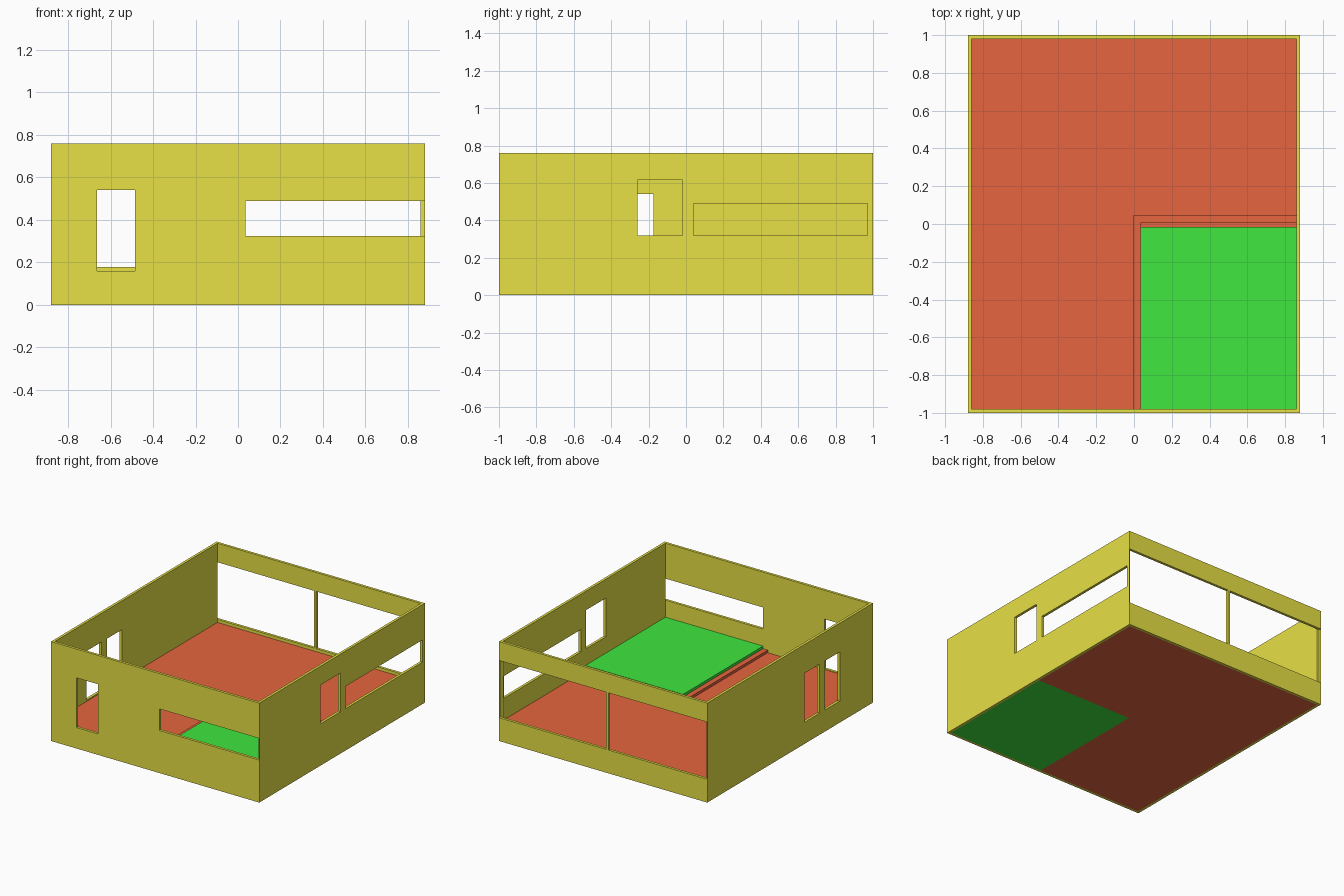
import bpy, bmesh

if "Cube" in bpy.data.objects:
    bpy.data.objects.remove(bpy.data.objects["Cube"])

X, Y, H, T = 0.88, 1.0, 0.76, 0.02      # outer half sizes, wall height, thickness
XI, YI = X - T, Y - T                   # inner faces of the walls
SKIN = 0.0005                           # corner openings stop just inside the outer face


def material(name, rgb):
    m = bpy.data.materials.new(name)
    m.diffuse_color = (*rgb, 1)
    m.use_nodes = True
    m.node_tree.nodes["Principled BSDF"].inputs["Base Color"].default_value = m.diffuse_color
    return m


def prism(name, outline, z0, z1, mat=None):
    """Extrude a counter-clockwise xy outline from z0 to z1."""
    bm = bmesh.new()
    face = bm.faces.new([bm.verts.new((x, y, z0)) for x, y in outline])
    new = bmesh.ops.extrude_face_region(bm, geom=[face])["geom"]
    for v in new:
        if isinstance(v, bmesh.types.BMVert):
            v.co.z = z1
    bmesh.ops.recalc_face_normals(bm, faces=bm.faces)
    me = bpy.data.meshes.new(name)
    bm.to_mesh(me)
    bm.free()
    ob = bpy.data.objects.new(name, me)
    bpy.context.collection.objects.link(ob)
    if mat:
        me.materials.append(mat)
    return ob


def box(name, x0, x1, y0, y1, z0, z1, mat=None):
    return prism(name, [(x0, y0), (x1, y0), (x1, y1), (x0, y1)], z0, z1, mat)


def cut(target, *bounds):
    cutter = box("cutter", *bounds)
    cutter.hide_render = True
    mod = target.modifiers.new("cut", "BOOLEAN")
    mod.operation, mod.solver, mod.object = "DIFFERENCE", "EXACT", cutter
    bpy.context.view_layer.objects.active = target
    bpy.ops.object.modifier_apply(modifier=mod.name)
    bpy.data.objects.remove(cutter)


yellow = material("wall_yellow", (0.80, 0.75, 0.06))
red = material("floor_red", (0.80, 0.13, 0.05))
green = material("floor_green", (0.05, 0.80, 0.05))

# Outer walls: a hollow open box
walls = box("walls", -X, X, -Y, Y, 0, H, yellow)
cut(walls, -XI, XI, -YI, YI, -0.1, H + 0.1)

# Front: tall window and a long strip running into the corner
cut(walls, -0.665, -0.485, -1.1, -0.9, 0.16, 0.54)
cut(walls, 0.035, X - SKIN, -1.1, -YI, 0.325, 0.49)

# Back: two wide openings separated by a thin post
for x0, x1 in ((-X + SKIN, -0.045), (-0.025, X - SKIN)):
    cut(walls, x0, x1, YI, 1.1, 0.178, 0.615)

# Right: small window and long strip
cut(walls, 0.8, 1.0, -0.26, -0.02, 0.32, 0.615)
cut(walls, 0.8, 1.0, 0.04, 0.97, 0.32, 0.49)

# Left: pair of tall windows
for y0 in (-0.355, -0.60):
    cut(walls, -1.0, -0.8, y0, y0 + 0.18, 0.165, 0.54)

# Lower L-shaped floor
GX, GY = 0.035, -0.015                  # inner corner of the raised floor
prism("main_floor", [(-XI, -YI), (GX, -YI), (GX, GY), (XI, GY), (XI, YI), (-XI, YI)],
      0, 0.155, red)

# Raised floor in the front right corner
box("raised_floor", GX, XI, -YI, GY, 0, 0.195, green)

# L-shaped step around the raised floor
prism("step", [(-0.005, -YI), (0.035, -YI), (0.035, 0.005), (XI, 0.005),
               (XI, 0.045), (-0.005, 0.045)], 0.15, 0.175, red)
